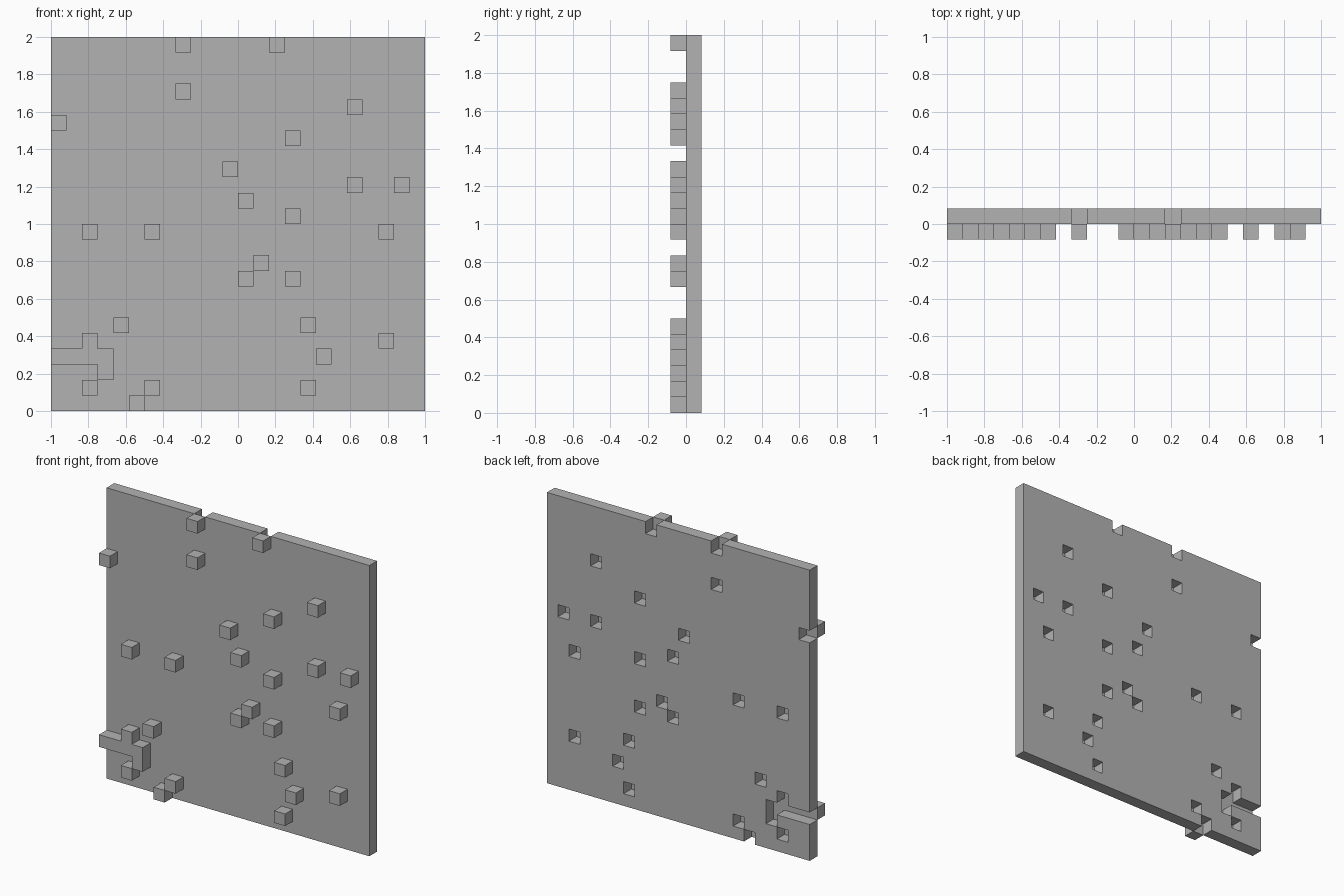
import bpy, bmesh
from mathutils import Vector

if "Cube" in bpy.data.objects:
    bpy.data.objects.remove(bpy.data.objects["Cube"])

N = 24            # the wall is a 24 x 24 grid of blocks
S = 2.0 / N       # block size

# Blocks pushed forward one block out of the wall: row -> columns
PUSHED = {
    23: (8, 14), 20: (8,), 19: (19,), 18: (0,), 17: (15,), 15: (11,),
    14: (19, 22), 13: (12,), 12: (15,), 11: (2, 6, 21), 9: (13,),
    8: (12, 15), 5: (4, 16), 4: (2, 21), 3: (0, 1, 2, 3, 17), 2: (3,),
    1: (2, 6, 16), 0: (5,),
}

# Filled cells: layer 0 is the wall, layer -1 is the pushed-out layer
cells = {(c, -1 if c in PUSHED.get(r, ()) else 0, r)
         for r in range(N) for c in range(N)}

# Outer skin: one quad wherever a block meets open space
bm = bmesh.new()
for cell in cells:
    centre = Vector(cell) + Vector((0.5, 0.5, 0.5))
    for axis in range(3):
        for sign in (-1, 1):
            n = Vector((0, 0, 0))
            n[axis] = sign
            if tuple(int(a + b) for a, b in zip(cell, n)) in cells:
                continue
            u = Vector((0, 0, 0))
            u[(axis + 1) % 3] = 0.5
            v = n.cross(u)
            mid = centre + n * 0.5
            corners = (mid - u - v, mid + u - v, mid + u + v, mid - u + v)
            bm.faces.new([bm.verts.new((p.x * S - 1, p.y * S, p.z * S))
                          for p in corners])
bmesh.ops.remove_doubles(bm, verts=bm.verts, dist=0.001)

mesh = bpy.data.meshes.new("block_wall")
bm.to_mesh(mesh)
bm.free()

# Plain grey throughout
grey = bpy.data.materials.new("grey")
grey.diffuse_color = (0.45, 0.45, 0.45, 1)
grey.use_nodes = True
grey.node_tree.nodes["Principled BSDF"].inputs["Base Color"].default_value = grey.diffuse_color
mesh.materials.append(grey)
wall = bpy.data.objects.new("block_wall", mesh)
bpy.context.collection.objects.link(wall)
